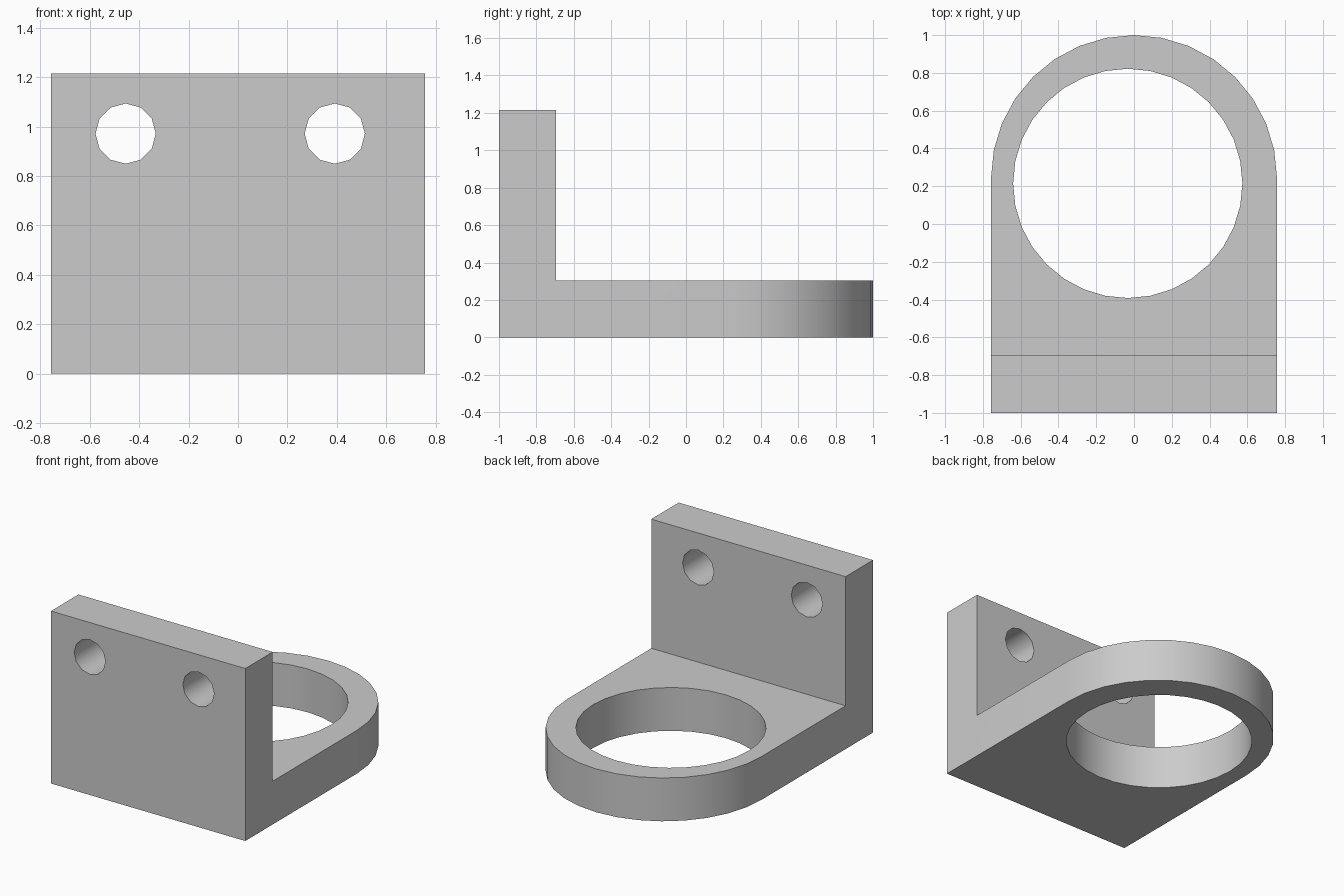
import bpy, bmesh, math
from mathutils import Matrix, Vector

cube = bpy.data.objects.get("Cube")
if cube:
    bpy.data.objects.remove(cube, do_unlink=True)

HALF_WIDTH = 0.757
PLATE_TOP = 0.305
WALL_TOP = 1.215
WALL_BACK = -0.695
ARC_Y = 1 - HALF_WIDTH

# Single grey material
grey = bpy.data.materials.new("plain_grey")
grey.use_nodes = True
colour = (0.6, 0.6, 0.6, 1)
grey.diffuse_color = colour
grey.node_tree.nodes["Principled BSDF"].inputs["Base Color"].default_value = colour


def make_object(name, bm):
    mesh = bpy.data.meshes.new(name)
    bm.to_mesh(mesh)
    bm.free()
    mesh.materials.append(grey)
    obj = bpy.data.objects.new(name, mesh)
    bpy.context.collection.objects.link(obj)
    return obj


def extrude_up(bm, face, height):
    result = bmesh.ops.extrude_face_region(bm, geom=[face])
    verts = [g for g in result["geom"] if isinstance(g, bmesh.types.BMVert)]
    bmesh.ops.translate(bm, verts=verts, vec=(0, 0, height))


def drill(target, name, centre, radius, sides, tilt=0):
    """Cut a round hole straight through the target."""
    bm = bmesh.new()
    placement = Matrix.Translation(centre) @ Matrix.Rotation(tilt, 4, 'X')
    bmesh.ops.create_cone(bm, cap_ends=True, segments=sides, radius1=radius,
                          radius2=radius, depth=0.8, matrix=placement)
    cutter = make_object(name, bm)
    cutter.hide_render = True
    mod = target.modifiers.new(name, 'BOOLEAN')
    mod.operation = 'DIFFERENCE'
    mod.solver = 'EXACT'
    mod.object = cutter
    bpy.context.view_layer.objects.active = target
    bpy.ops.object.modifier_apply(modifier=name)
    bpy.data.objects.remove(cutter, do_unlink=True)


# Base plate: square front end, half-round back end
outline = [(-HALF_WIDTH, -1), (HALF_WIDTH, -1)]
for i in range(17):
    a = math.pi * i / 16
    outline.append((HALF_WIDTH * math.cos(a), ARC_Y + HALF_WIDTH * math.sin(a)))
bm = bmesh.new()
base = bm.faces.new([bm.verts.new((x, y, 0)) for x, y in outline])
extrude_up(bm, base, PLATE_TOP)

# Upright wall raised from the front strip of the plate
bmesh.ops.bisect_plane(bm, geom=bm.verts[:] + bm.edges[:] + bm.faces[:],
                       plane_co=(0, WALL_BACK, 0), plane_no=(0, 1, 0))
strip = next(f for f in bm.faces
             if all(v.co.z > PLATE_TOP - 0.01 and v.co.y < WALL_BACK + 0.01 for v in f.verts))
extrude_up(bm, strip, WALL_TOP - PLATE_TOP)
bmesh.ops.dissolve_limit(bm, angle_limit=math.radians(1), verts=bm.verts[:], edges=bm.edges[:])
bmesh.ops.recalc_face_normals(bm, faces=bm.faces[:])
bracket = make_object("mounting_bracket", bm)

# Large ring opening and the two bolt holes
drill(bracket, "ring_opening", Vector((-0.033, 0.215, 0.15)), 0.607, 32)
for side, x in (("right", -0.455), ("left", 0.392)):
    drill(bracket, side + "_bolt_hole", Vector((x, -0.85, 0.972)), 0.122, 12, math.pi / 2)

# Smooth round walls, keep the corners crisp
bpy.ops.object.select_all(action='DESELECT')
bracket.select_set(True)
bpy.context.view_layer.objects.active = bracket
bpy.ops.object.shade_smooth_by_angle(angle=math.radians(35))
